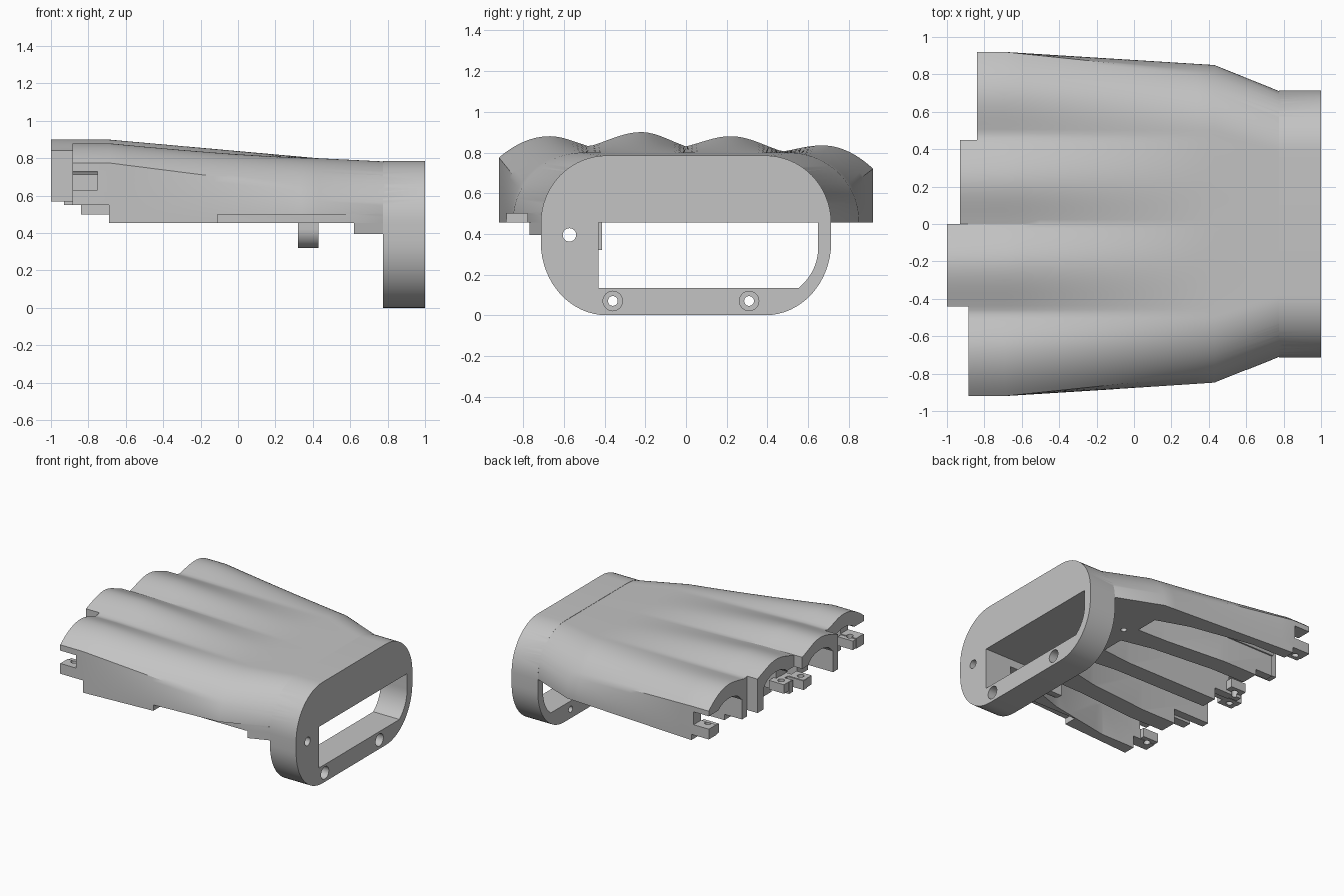
import bpy, bmesh
from math import sin, cos, pi, radians

if "Cube" in bpy.data.objects:
    bpy.data.objects.remove(bpy.data.objects["Cube"])

GREY = (0.55, 0.55, 0.55, 1)
grey = bpy.data.materials.new("plastic grey")
grey.use_nodes = True
grey.diffuse_color = GREY
grey.node_tree.nodes["Principled BSDF"].inputs["Base Color"].default_value = GREY

BASE = 0.455      # underside height of the palm
STEP = -0.69      # where the knuckle ends start


def loft(name, rings):
    """Closed solid through a list of equal-length point rings."""
    bm = bmesh.new()
    loops = [[bm.verts.new(p) for p in ring] for ring in rings]
    for a, b in zip(loops, loops[1:]):
        for i in range(len(a)):
            j = (i + 1) % len(a)
            bm.faces.new((a[i], a[j], b[j], b[i]))
    bm.faces.new(loops[0])
    bm.faces.new(loops[-1])
    bmesh.ops.recalc_face_normals(bm, faces=bm.faces)
    mesh = bpy.data.meshes.new(name)
    bm.to_mesh(mesh)
    bm.free()
    mesh.materials.append(grey)
    ob = bpy.data.objects.new(name, mesh)
    bpy.context.scene.collection.objects.link(ob)
    return ob


def prism_z(pts, z0, z1, name="cutter"):
    return loft(name, [[(x, y, z) for x, y in pts] for z in (z0, z1)])


def prism_x(pts, x0, x1, name="cutter"):
    return loft(name, [[(x, y, z) for y, z in pts] for x in (x0, x1)])


def box(x0, x1, y0, y1, z0, z1, name="cutter"):
    return prism_z([(x0, y0), (x1, y0), (x1, y1), (x0, y1)], z0, z1, name)


def ellipse(a, b, r, s, n=24):
    return [(a + r * cos(2 * pi * i / n), b + s * sin(2 * pi * i / n)) for i in range(n)]


def combine(target, tool, operation="DIFFERENCE"):
    """Apply a boolean and discard the tool."""
    tool.hide_render = True
    mod = target.modifiers.new("cut", "BOOLEAN")
    mod.object, mod.operation, mod.solver = tool, operation, "EXACT"
    bpy.context.view_layer.objects.active = target
    bpy.ops.object.modifier_apply(modifier=mod.name)
    bpy.data.objects.remove(tool)


# Palm sections: knuckle scallops blend into a smooth arch
KNUCKLES = [(-0.92, 0.775), (-0.67, 0.88), (-0.475, 0.83), (-0.22, 0.9), (0, 0.83),
            (0.22, 0.88), (0.475, 0.805), (0.67, 0.835), (0.92, 0.72)]


def knuckle_height(y):
    for (y0, z0), (y1, z1) in zip(KNUCKLES, KNUCKLES[1:]):
        if y <= y1 + 1e-6:
            t = (y - y0) / (y1 - y0)
            if z0 > z1:
                t, z0, z1 = 1 - t, z1, z0
            round_part = 1 - (1 - t) ** 2
            soft_part = (1 - cos(t * pi)) / 2
            blend = 0 if abs(y) > 0.67 else 0.45
            return z0 + (z1 - z0) * (round_part + (soft_part - round_part) * blend)


# Parameter beyond +-1 runs down the side walls
WALL = 0.225
STEPS = [-1 - WALL * (1 - i / 8) for i in range(8)] + [i / 40 - 1 for i in range(81)]
STEPS += [1 + WALL * (i + 1) / 8 for i in range(8)]


def tip_point(v):
    y = 0.92 * max(-1, min(1, v))
    z = knuckle_height(y)
    drop = max(0, abs(v) - 1) / WALL
    return y, z + (BASE + 0.01 - z) * drop


def arch(v, flat, width, top):
    a = radians(60) * max(0, abs(v) - 0.55) / 0.45
    y = flat * min(1, abs(v) / 0.55) + (width - flat) * sin(a)
    return (y if v > 0 else -y), BASE + 0.01 + (top - BASE - 0.01) * cos(a)


def closed(x, pts):
    pts = [(pts[0][0], BASE)] + pts + [(pts[-1][0], BASE)]
    return [(x, y, z) for y, z in pts]


tip = [tip_point(v) for v in STEPS]
middle = [arch(v, 0.5, 0.85, 0.8) for v in STEPS]
wrist = [arch(v, 0.39, 0.71, 0.783) for v in STEPS]
rings = [closed(-1, tip)]
for k in range(13):
    t = k / 12
    rings.append(closed(STEP + t * (0.43 - STEP),
                        [(a + (c - a) * t, b + (d - b) * t) for (a, b), (c, d) in zip(tip, middle)]))
rings += [closed(0.777, wrist), closed(0.8, wrist)]
palm = loft("palm_shell", rings)

# Fingers: centre, side limits, end, underside, channel ceiling
FINGERS = [(-0.67, -1.2, -0.44, -0.885, 0.55, 0.71),
           (-0.22, -0.44, 0, -1, 0.57, 0.74),
           (0.22, 0, 0.45, -0.93, 0.55, 0.72),
           (0.67, 0.45, 1.2, -0.84, 0.5, 0.66)]
for c, y0, y1, end, under, roof in FINGERS:
    if end > -1:
        combine(palm, box(-1.2, end, y0, y1, 0.2, 1.2))
    combine(palm, box(-1.2, STEP, y0, y1, 0.2, under))
    sides = [(-1.2, 1, 0.16), (-0.4, 1, 0.155), (0.1, 0.9, 0.13), (0.35, 0.83, 0.09)]
    channel = [(x, c * k - w) for x, k, w in sides] + [(x, c * k + w) for x, k, w in sides[::-1]]
    combine(palm, prism_z(channel, 0.3, roof))
    combine(palm, prism_x(ellipse(c, roof - 0.02, 0.15, 0.085), -1.2, -0.35))

# Hinge slots, each leaving drilled tabs below
for y0, y1, x1, z0, z1 in [(-1.2, -0.8, -0.75, 0.63, 0.73), (-0.08, 0.08, -0.82, 0.64, 0.74),
                           (0.8, 1.2, -0.71, 0.58, 0.68)]:
    combine(palm, box(-1.2, x1, y0, y1, z0, z1))
combine(palm, box(-1.2, -0.86, -0.015, 0.015, 0.5, 0.7))
for x, y, z in [(-0.882, -0.84, 0.553), (-0.997, -0.07, 0.573), (-0.927, 0.07, 0.573), (-0.837, 0.84, 0.503)]:
    combine(palm, box(x, x + 0.13, y - 0.05, y + 0.05, z, z + 0.07, "hinge_tab"), "UNION")
    combine(palm, prism_z(ellipse(x + 0.06, y, 0.024, 0.024), z - 0.1, z + 0.1))

# Side recess for the thumb mount, and cord holes in the ribs
combine(palm, box(-0.11, 0.62, -1.2, -0.78, 0.3, 0.5))
for y in (-0.4, 0, 0.4):
    combine(palm, prism_z(ellipse(0.43, y, 0.022, 0.022), 0.4, 0.56))

# Wrist cuff with its opening
outline = []
for side, upper, start in [(1, 1, 0), (-1, 1, 90), (-1, 0, 180), (1, 0, 270)]:
    for i in range(17):
        a = radians(start + 90 * i / 16)
        z = 0.4525 + 0.3325 * sin(a) if upper else 0.36 + 0.36 * sin(a)
        outline.append((0.39 * side + 0.324 * cos(a), z))
cuff = prism_x(outline, 0.775, 1, "wrist_cuff")
opening = [(0.65, BASE), (-0.43, BASE), (-0.43, 0.135), (0.555, 0.135)]
opening += [(0.43 + 0.22 * cos(a), 0.335 + 0.24 * sin(a)) for a in [radians(-50 + 5 * i) for i in range(11)]]
combine(cuff, prism_x(opening, 0.5, 1.2))
combine(palm, cuff, "UNION")

# Thumb mount: block beside the cuff and a rounded hanging lug
block = [(0.62, -0.43), (0.62, -0.77), (0.78, -0.708), (0.78, -0.43)]
combine(palm, prism_z(block, 0.395, 0.5, "mount_block"), "UNION")
lug = [(-0.53, 0.5), (-0.412, 0.5), (-0.412, 0.32)]
lug += [(-0.43 - 0.1 * sin(a), 0.42 - 0.1 * cos(a)) for a in [pi * i / 20 for i in range(11)]]
combine(palm, prism_x(lug, 0.32, 0.43, "mount_lug"), "UNION")

# Cuff bolt holes with counterbores
combine(palm, prism_x(ellipse(-0.573, 0.395, 0.033, 0.033), 0.5, 1.2))
for y in (-0.36, 0.31):
    combine(palm, prism_x(ellipse(y, 0.07, 0.024, 0.024), 0.6, 1.2))
    combine(palm, prism_x(ellipse(y, 0.07, 0.048, 0.048), 0.93, 1.2))

bpy.ops.object.select_all(action="DESELECT")
palm.select_set(True)
bpy.context.view_layer.objects.active = palm
bpy.ops.object.shade_smooth_by_angle(angle=radians(30))
